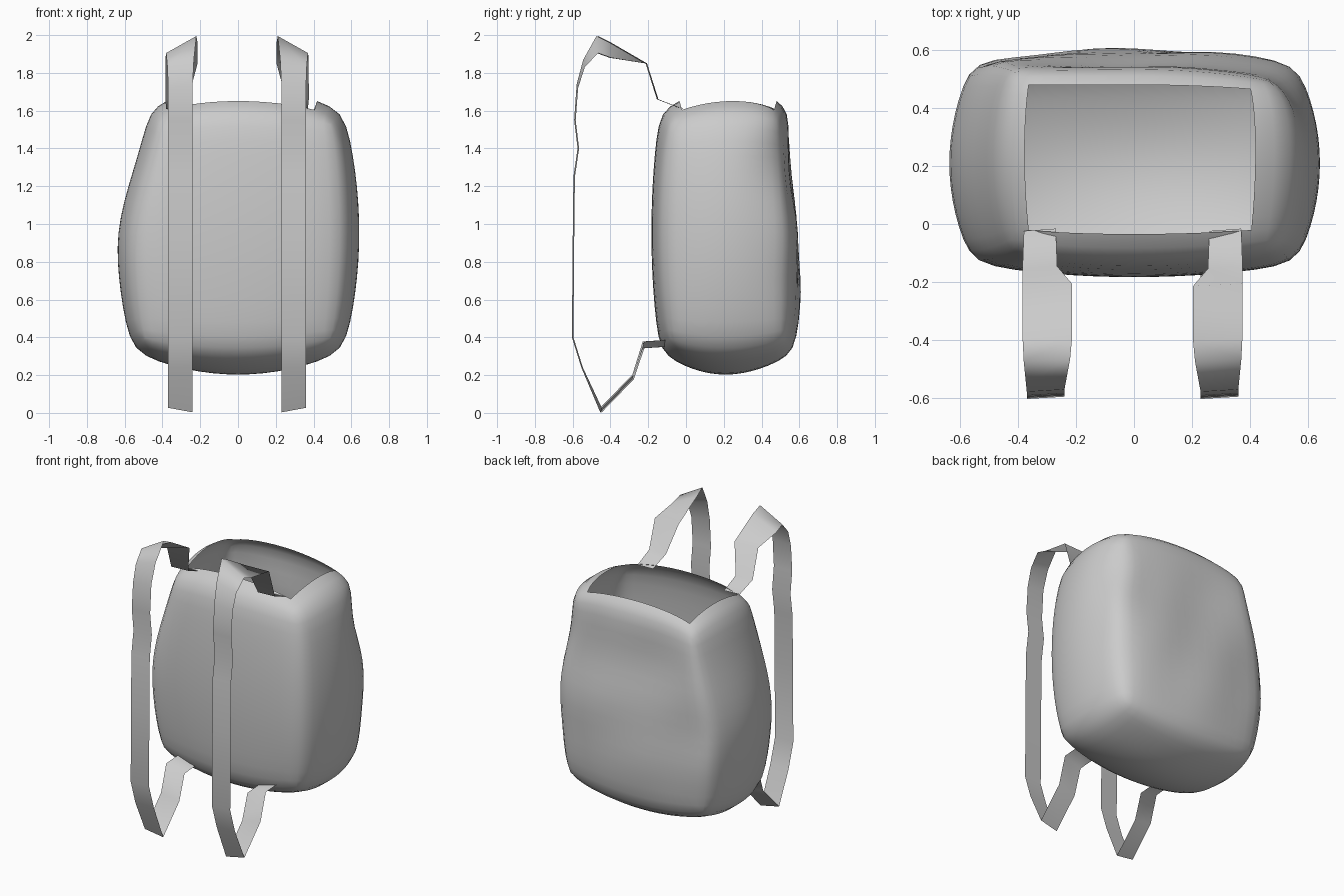
import bpy, bmesh
from math import sin, exp, radians
from mathutils import Vector

cube = bpy.data.objects.get("Cube")
if cube:
    bpy.data.objects.remove(cube)

fabric = bpy.data.materials.new("grey fabric")
fabric.use_nodes = True
GREY = (0.6, 0.6, 0.6, 1)
fabric.diffuse_color = GREY
fabric.node_tree.nodes["Principled BSDF"].inputs["Base Color"].default_value = GREY


def finish(bm, name, angle):
    mesh = bpy.data.meshes.new(name)
    bm.to_mesh(mesh)
    bm.free()
    mesh.materials.append(fabric)
    obj = bpy.data.objects.new(name, mesh)
    bpy.context.collection.objects.link(obj)
    bpy.ops.object.select_all(action="DESELECT")
    obj.select_set(True)
    bpy.context.view_layer.objects.active = obj
    bpy.ops.object.shade_smooth_by_angle(angle=radians(angle))
    return obj


def ramp(value, low, high):
    t = min(max((value - low) / (high - low), 0), 1)
    return t * t * (3 - 2 * t)


def puff(p):
    """Box point in -1..1 to a stuffed bag with bulging panels."""
    bx, by, bz = (1 - c * c for c in p)
    # corners are drawn in so every edge arches
    corner = 0.055 * (p.x * p.y * p.z) ** 2
    x = p.x * (0.56 + 0.085 * by * bz - corner)
    y = 0.21 + p.y * (0.35 + (0.045 if p.y < 0 else 0.02) * bx * bz - corner)
    height, swell = (0.65, 0.12) if p.z > 0 else (0.63, 0.125)
    z = 0.953 + p.z * (height + swell * bx * by - corner)
    y += 0.04 * by * max(p.z, 0) ** 4
    upper = ramp(z, 0.85, 1.5)
    # upper right side sags inward
    if p.x < 0:
        x += 0.09 * upper * abs(p.x) ** 3
    # creased cloth on the back, heavier towards the bottom
    back = ramp(p.y, 0.3, 1)
    y += back * (0.035 * bz * bx * sin(3.5 * (1.05 - z)) - 0.012 * ramp(z, 1.0, 1.4))
    y += back * bz * 0.018 * sin(8 * x + 9 * z) * sin(5 * x - 4 * z + 1)
    y += back * (0.035 * upper * max(-p.x, 0) ** 2 + 0.02 * max(-p.z, 0) ** 2)
    # pinched fold on the rear left edge
    pinch = 0.08 * exp(-((z - 1.34) / 0.17) ** 2) * max(p.x, 0) ** 3 * max(p.y, 0) ** 2
    return Vector((x - pinch, y - pinch * 0.2, z))


# Bag body: puffed box, softened, open at the top
bm = bmesh.new()
bmesh.ops.create_cube(bm, size=2)
bmesh.ops.subdivide_edges(bm, edges=bm.edges[:], cuts=15, use_grid_fill=True)
opening = [f for f in bm.faces
           if f.normal.z > 0.9 and max(abs(c) for c in f.calc_center_median().xy) < 0.75]
for v in bm.verts:
    v.co = puff(v.co.copy())
for _ in range(5):
    bmesh.ops.smooth_vert(bm, verts=bm.verts[:], factor=0.5,
                          use_axis_x=True, use_axis_y=True, use_axis_z=True)
bmesh.ops.delete(bm, geom=opening, context="FACES")
finish(bm, "bag_body", 60)

# Strap path: depth, height, lift of the inner edge, strap width
PATH = [(-0.02, 1.61, 0, 0.11), (-0.15, 1.66, 0, 0.12), (-0.21, 1.85, 0, 0.17),
        (-0.4, 1.92, 0.04, 0.17), (-0.47, 1.95, 0.045, 0.16), (-0.54, 1.85, 0.02, 0.14),
        (-0.575, 1.73, 0.01, 0.13), (-0.588, 1.55, 0, 0.13), (-0.57, 1.4, 0, 0.13),
        (-0.592, 1.25, 0, 0.13), (-0.596, 0.9, 0, 0.13), (-0.6, 0.4, 0, 0.13),
        (-0.55, 0.24, 0, 0.13), (-0.45, 0.015, -0.012, 0.13), (-0.28, 0.19, -0.012, 0.13),
        (-0.225, 0.36, -0.018, 0.13), (-0.08, 0.37, -0.018, 0.13)]

# Shoulder straps: one ribbon per side
for name, side in (("left_strap", 1), ("right_strap", -1)):
    bm = bmesh.new()
    rows = []
    for y, z, lift, width in PATH:
        centre = 0.3 - 0.15 * (width - 0.13)
        if z > 1.6 and y > -0.2:
            centre = 0.32
        rows.append([bm.verts.new((side * (centre + s * width / 2) - 0.005,
                                   y + 0.004 * s * side, z - s * lift))
                     for s in (-1, 1)])
    for (a, b), (c, d) in zip(rows, rows[1:]):
        bm.faces.new((a, b, d, c))
    bmesh.ops.recalc_face_normals(bm, faces=bm.faces[:])
    finish(bm, name, 80)
